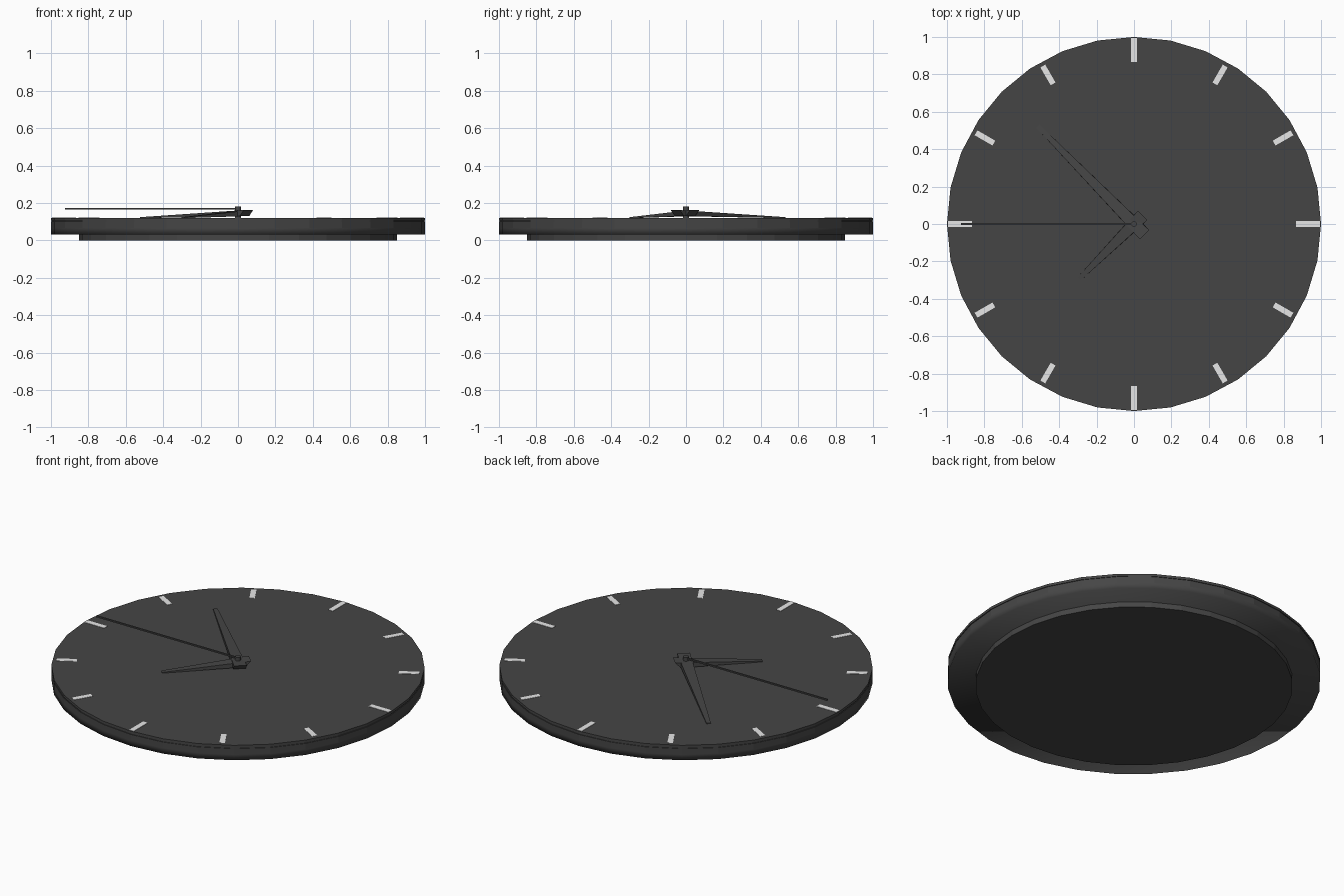
import bpy
import bmesh
from math import cos, sin, pi, radians
from mathutils import Matrix

cube = bpy.data.objects.get("Cube")
if cube:
    bpy.data.objects.remove(cube, do_unlink=True)


def material(name, value):
    mat = bpy.data.materials.new(name)
    mat.use_nodes = True
    colour = (value, value, value, 1)
    mat.diffuse_color = colour
    mat.node_tree.nodes["Principled BSDF"].inputs["Base Color"].default_value = colour
    return mat


CHARCOAL = material("charcoal", 0.06)
PALE = material("pale_grey", 0.8)


def finish(name, bm, mat):
    bmesh.ops.recalc_face_normals(bm, faces=bm.faces)
    mesh = bpy.data.meshes.new(name)
    bm.to_mesh(mesh)
    bm.free()
    mesh.materials.append(mat)
    obj = bpy.data.objects.new(name, mesh)
    bpy.context.collection.objects.link(obj)
    return obj


def lathe(name, profile, sides, mat, smooth_below=None):
    """Turn (radius, height) points round z and cap both ends."""
    bm = bmesh.new()
    rings = [[bm.verts.new((r * cos(2 * pi * i / sides), r * sin(2 * pi * i / sides), z))
              for i in range(sides)] for r, z in profile]
    for low, high in zip(rings, rings[1:]):
        for i in range(sides):
            j = (i + 1) % sides
            bm.faces.new((low[i], low[j], high[j], high[i]))
    bm.faces.new(rings[0][::-1])
    bm.faces.new(rings[-1])
    if smooth_below is not None:
        for face in bm.faces:
            face.smooth = face.calc_center_median().z < smooth_below
    return finish(name, bm, mat)


def box(name, x0, x1, width, z0, z1, angle, mat):
    """A bar along x from x0 to x1, turned about z."""
    bm = bmesh.new()
    bmesh.ops.create_cube(bm, size=1)
    bm.transform(Matrix.Rotation(angle, 4, "Z")
                 @ Matrix.Translation(((x0 + x1) / 2, 0, (z0 + z1) / 2))
                 @ Matrix.Diagonal((x1 - x0, width, z1 - z0, 1)))
    return finish(name, bm, mat)


def hand(name, length, tail, angle):
    """A tapered wedge that slopes from the pin down to the dial."""
    bm = bmesh.new()
    tail_end = [(-tail, -0.035, 0.162), (-tail, 0.035, 0.162),
                (0.03 - tail, 0.035, 0.13), (0.03 - tail, -0.035, 0.13)]
    tip_end = [(length, -0.012, 0.124), (length, 0.012, 0.124),
               (length, 0.012, 0.119), (length, -0.012, 0.119)]
    a = [bm.verts.new(p) for p in tail_end]
    b = [bm.verts.new(p) for p in tip_end]
    bm.faces.new(a)
    bm.faces.new(b[::-1])
    for i in range(4):
        j = (i + 1) % 4
        bm.faces.new((a[i], b[i], b[j], a[j]))
    bm.transform(Matrix.Rotation(angle, 4, "Z"))
    return finish(name, bm, CHARCOAL)


# Mounting disc and main case with a fine groove under the dial
lathe("back_disc", [(0.85, 0), (0.85, 0.035)], 32, CHARCOAL)
lathe("lower_case", [(1, 0.032), (1, 0.065)], 32, CHARCOAL, 0.06)
lathe("dial_case", [(1, 0.065), (1, 0.1), (0.996, 0.1), (0.996, 0.105),
                    (1, 0.105), (1, 0.12)], 32, CHARCOAL)

# Hour markers, longer at the quarters
for hour in range(12):
    outer = 0.995 if hour % 3 == 0 else 0.975
    box(f"hour_marker_{hour + 1}", 0.865, outer, 0.03, 0.118, 0.122,
        radians(30 * hour), PALE)

# Hands and centre pin
hand("minute_hand", 0.735, 0.08, radians(134.5))
hand("hour_hand", 0.415, 0.065, radians(225))
box("second_hand", 0, 0.925, 0.01, 0.166, 0.174, pi, CHARCOAL)
lathe("centre_pin", [(0.015, 0.118), (0.015, 0.18)], 16, CHARCOAL)
